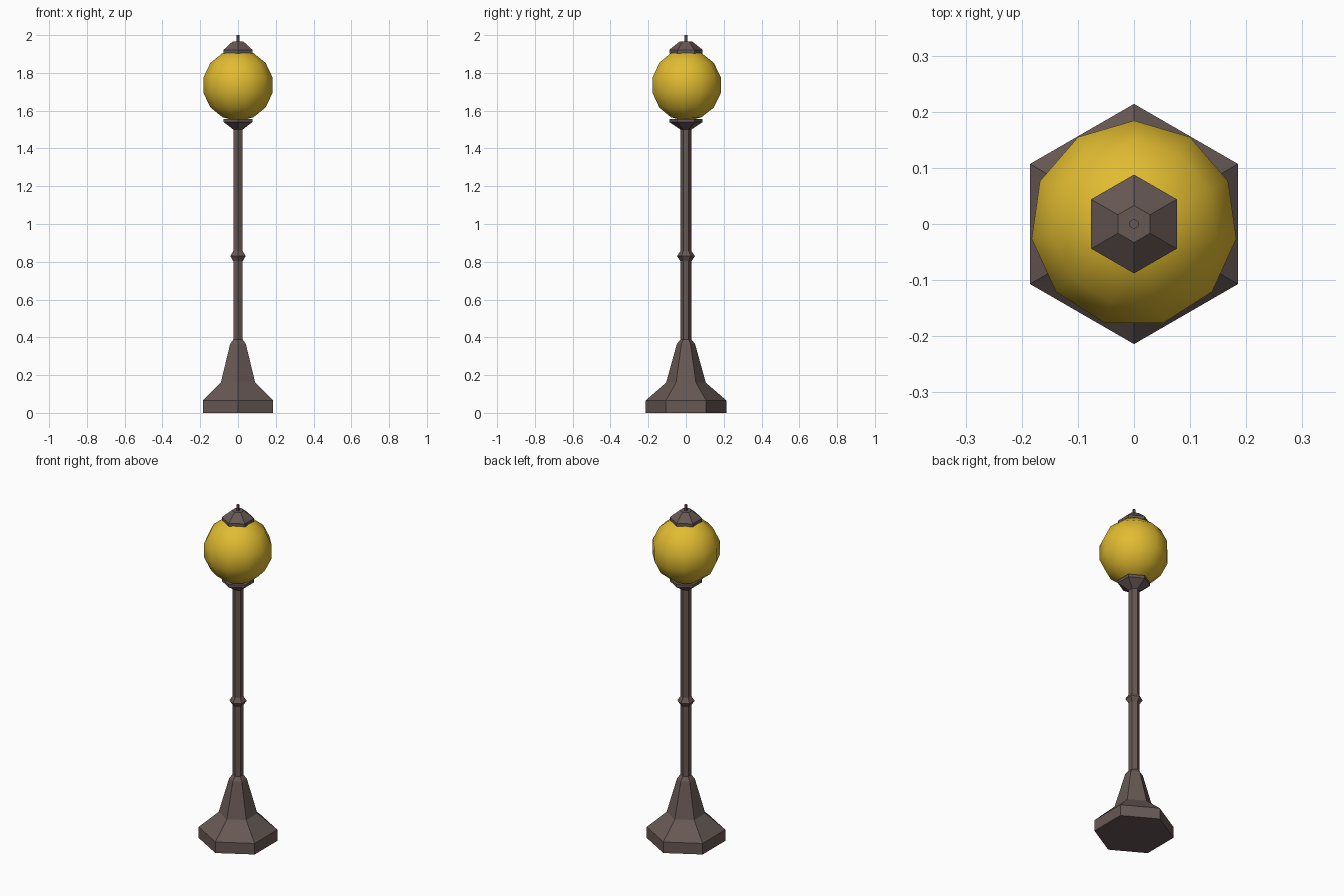
import bpy, bmesh, math

if "Cube" in bpy.data.objects:
    bpy.data.objects.remove(bpy.data.objects["Cube"])


def material(name, rgb):
    m = bpy.data.materials.new(name)
    m.diffuse_color = (*rgb, 1)
    m.use_nodes = True
    m.node_tree.nodes["Principled BSDF"].inputs["Base Color"].default_value = m.diffuse_color
    return m


iron = material("brown iron", (0.135, 0.098, 0.089))
glass = material("yellow glass", (0.75, 0.50, 0.03))


def lathe(name, profile, mat, sides=6):
    """Closed prism-like solid from (radius, z) rings, one corner on +y."""
    bm = bmesh.new()
    rings = [[bm.verts.new((r * math.cos(math.pi / 2 + math.tau * i / sides),
                            r * math.sin(math.pi / 2 + math.tau * i / sides), z))
              for i in range(sides)] for r, z in profile]
    for a, b in zip(rings, rings[1:]):
        for i in range(sides):
            j = (i + 1) % sides
            bm.faces.new((a[i], a[j], b[j], b[i]))
    bm.faces.new(rings[0][::-1])
    bm.faces.new(rings[-1])
    me = bpy.data.meshes.new(name)
    bm.to_mesh(me)
    bm.free()
    me.materials.append(mat)
    ob = bpy.data.objects.new(name, me)
    bpy.context.collection.objects.link(ob)
    return ob


# Flared hexagonal foot
lathe("base", [(0.214, 0), (0.214, 0.066), (0.105, 0.16), (0.048, 0.365), (0.029, 0.388)], iron)
# Post with a collar halfway, opening into the cup under the globe
lathe("post", [(0.029, 0.38), (0.029, 0.803), (0.047, 0.83), (0.029, 0.857), (0.029, 1.50),
               (0.088, 1.54), (0.088, 1.556)], iron)
# Globe: eleven segments, seven rings
R, C = 0.189, 1.735
globe = lathe("globe", [(max(R * math.sin(math.pi * k / 7), 0.001), C - R * math.cos(math.pi * k / 7))
                        for k in range(8)], glass, 11)
for p in globe.data.polygons:
    p.use_smooth = True
# Cap and finial
lathe("cap", [(0.088, 1.903), (0.088, 1.922), (0.033, 1.966)], iron)
lathe("finial", [(0.009, 1.96), (0.009, 2.0)], iron)
